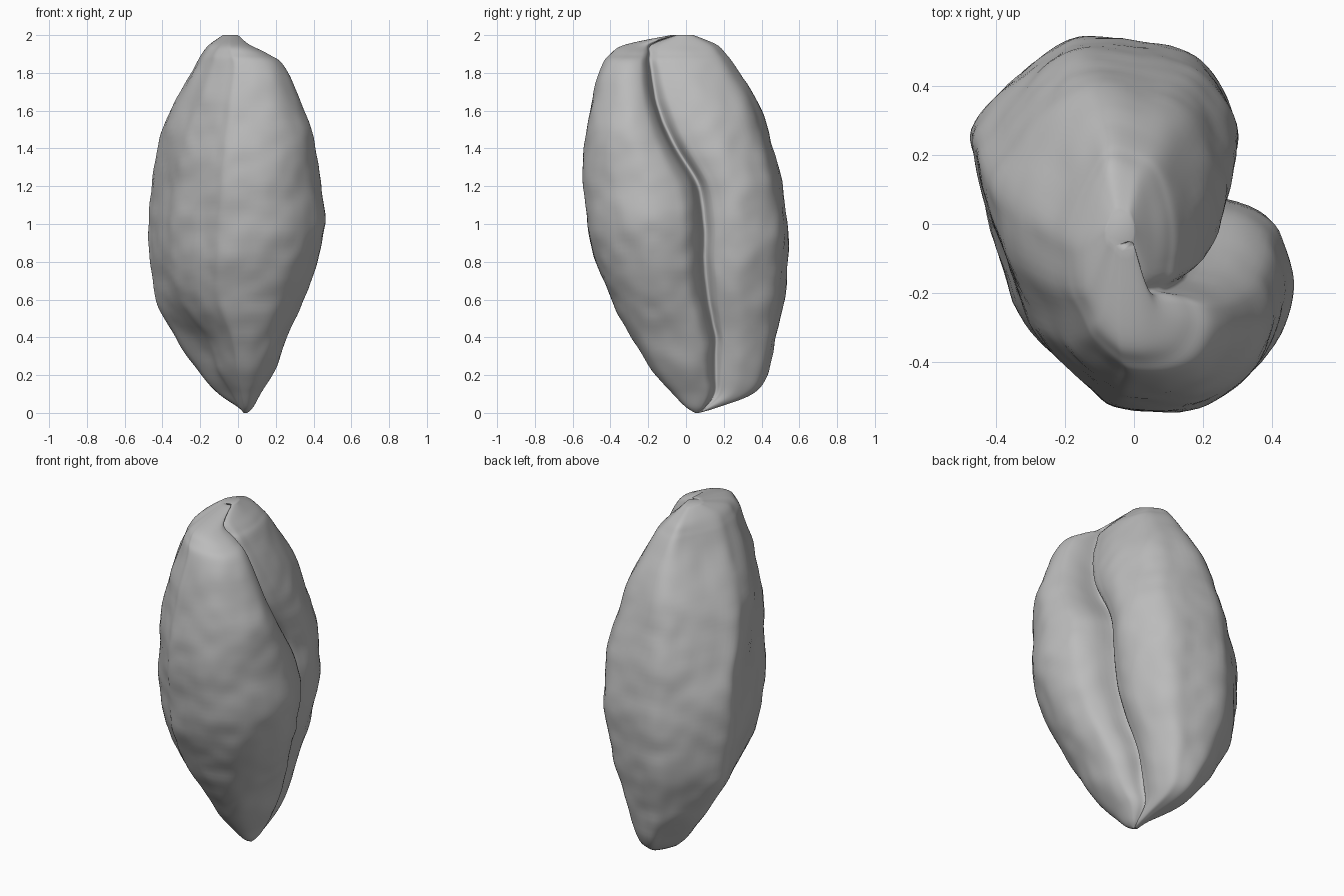
import bpy, bmesh
from mathutils import Vector, noise

cube = bpy.data.objects.get("Cube")
if cube:
    bpy.data.objects.remove(cube)

# Levels up the kernel: height, back lobe left and right,
# front lobe left and right, then front, furrow and back
LEVELS = [
    (0, .03, .05, .03, .05, .05, .06, .07),
    (.03, 0, .06, 0, .08, 0, .1, .17),
    (.1, -.1, .07, -.05, .12, -.07, .15, .35),
    (.2, -.19, .1, -.12, .18, -.16, .16, .43),
    (.4, -.33, .16, -.22, .26, -.29, .16, .48),
    (.6, -.43, .23, -.38, .35, -.39, .12, .52),
    (.8, -.46, .28, -.44, .42, -.48, .1, .54),
    (1, -.47, .3, -.45, .46, -.52, .1, .54),
    (1.2, -.45, .3, -.42, .44, -.55, .07, .51),
    (1.4, -.42, .28, -.37, .41, -.54, -.05, .46),
    (1.6, -.36, .24, -.29, .35, -.51, -.14, .4),
    (1.83, -.23, .15, -.19, .25, -.45, -.19, .26),
    (1.9, -.19, .1, -.16, .16, -.4, -.19, .21),
    (1.95, -.15, .05, -.11, .06, -.32, -.18, .16),
    (2, -.08, 0, -.06, 0, -.08, -.05, .04),
]

# Cross-section from the furrow round the back lobe, flat side and front lobe.
# First number runs side to side, second is zero at the furrow.
SECTION = [
    (.77, 0), (.95, .13), (1, .39), (.95, .64), (.84, .86), (.67, .95),
    (.41, 1), (.25, .86), (.11, .64), (0, .39), (.01, .18), (.05, -.2),
    (.11, -.52), (.21, -.71), (.33, -.87), (.42, -.97), (.61, -1),
    (.77, -.94), (.89, -.81), (.97, -.62), (1, -.42), (.97, -.22),
    (.9, -.08),
]


def spline(points, steps, closed):
    """Smooth curve through points of any dimension."""
    n = len(points)
    pick = (lambda i: points[i % n]) if closed else (
        lambda i: points[max(0, min(n - 1, i))])
    result = []
    for i in range(n if closed else n - 1):
        a, b, c, d = (pick(i + k) for k in (-1, 0, 1, 2))
        for s in range(steps):
            t = s / steps
            result.append([
                q + t / 2 * (r - p + t * (2*p - 5*q + 4*r - w
                                          + t * (3*q - p - 3*r + w)))
                for p, q, r, w in zip(a, b, c, d)])
    if not closed:
        result.append(list(points[-1]))
    return result


def smoothstep(t):
    t = max(0, min(1, t))
    return t * t * (3 - 2 * t)


def blend(a, b, t):
    return a + (b - a) * smoothstep(t)


def place(u, v, level):
    """Fit one cross-section point to a level, with a lightly wrinkled skin."""
    z, back_left, back_right, front_left, front_right, front, furrow, back = level
    left = blend(front_left, back_left, (v + .5) / .7)
    right = blend(front_right, back_right, (v + .2) / .4)
    x = left + u * (right - left)
    y = furrow + v * (back - furrow if v > 0 else furrow - front)
    p = Vector((x, y, z))
    fade = smoothstep(z / .3) * smoothstep((2 - z) / .3)
    wrinkle = noise.noise(p * 5) + .5 * noise.noise(p * 11)
    outward = Vector((x, y, 0)).normalized()
    return p + outward * wrinkle * .012 * fade


# Kernel body
bm = bmesh.new()
section = spline(SECTION, 5, True)
rows = [[bm.verts.new(place(u, v, level)) for u, v in section]
        for level in spline(LEVELS, 7, False)]
count = len(section)
for low, high in zip(rows, rows[1:]):
    for i in range(count):
        j = (i + 1) % count
        bm.faces.new((low[i], low[j], high[j], high[i]))
bm.faces.new(rows[0][::-1])
bm.faces.new(rows[-1])
bmesh.ops.recalc_face_normals(bm, faces=bm.faces)
mesh = bpy.data.meshes.new("seed_kernel")
bm.to_mesh(mesh)
bm.free()
kernel = bpy.data.objects.new("seed_kernel", mesh)
bpy.context.collection.objects.link(kernel)

# Plain grey skin
skin = bpy.data.materials.new("pale_grey")
skin.use_nodes = True
grey = (.5, .5, .5, 1)
skin.diffuse_color = grey
skin.node_tree.nodes["Principled BSDF"].inputs["Base Color"].default_value = grey
mesh.materials.append(skin)
mesh.polygons.foreach_set("use_smooth", [True] * len(mesh.polygons))
